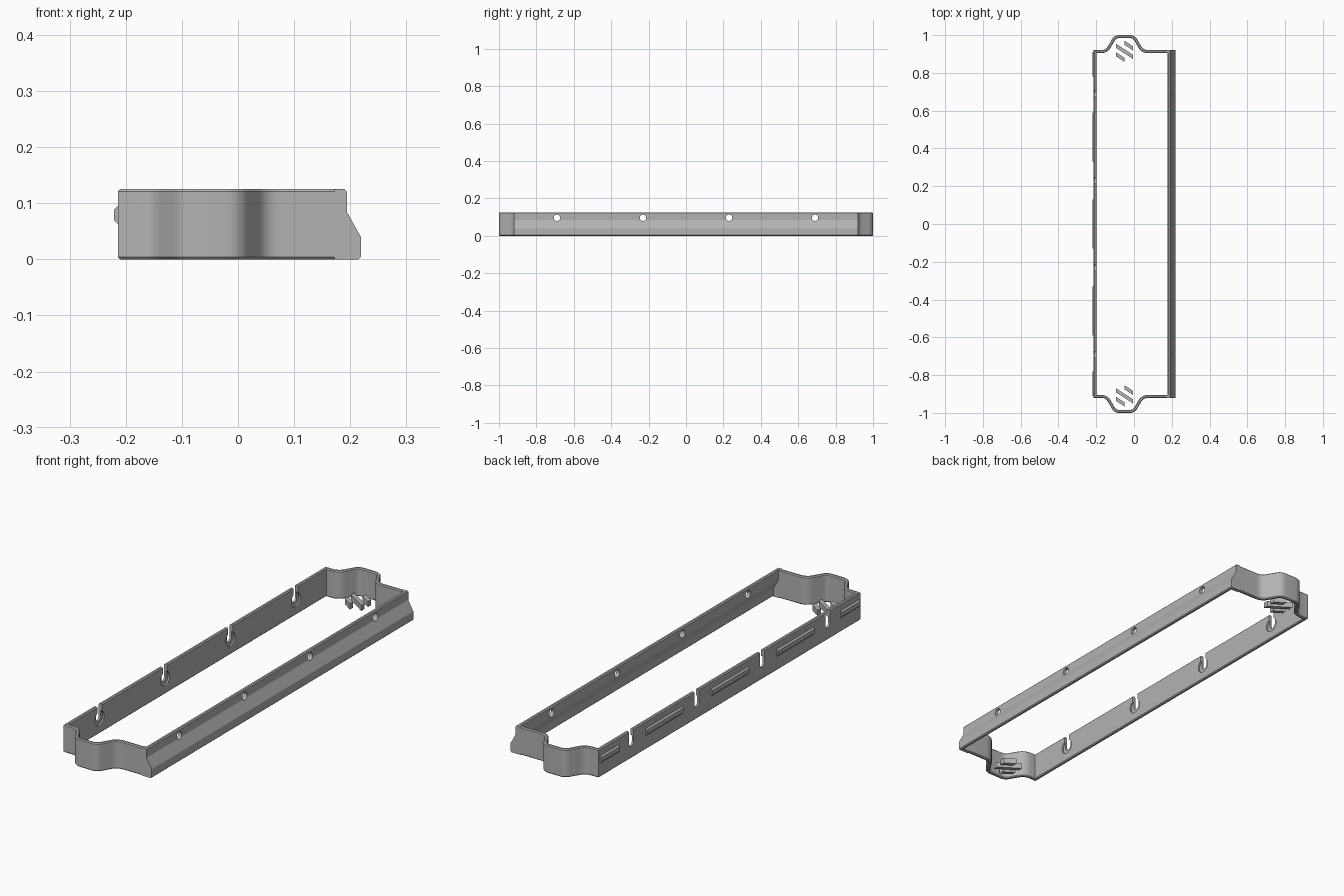
import bpy, bmesh, math
from mathutils import Vector

cube = bpy.data.objects.get("Cube")
if cube:
    bpy.data.objects.remove(cube)

H, T, C = 0.125, 0.016, 0.004          # height, wall thickness, edge chamfer
LEFT, RIGHT, END = -0.214, 0.219, 0.92
STATIONS = [-0.69, -0.23, 0.23, 0.69]

grey = bpy.data.materials.new("plain grey")
grey.use_nodes = True
grey.diffuse_color = (0.45, 0.45, 0.45, 1)
grey.node_tree.nodes["Principled BSDF"].inputs["Base Color"].default_value = grey.diffuse_color


def finish(bm, name):
    bmesh.ops.recalc_face_normals(bm, faces=bm.faces)
    mesh = bpy.data.meshes.new(name)
    bm.to_mesh(mesh)
    bm.free()
    mesh.materials.append(grey)
    ob = bpy.data.objects.new(name, mesh)
    bpy.context.collection.objects.link(ob)
    return ob


def sweep(bm, path, section):
    """Sweep a closed section of (offset to the right, z) along a flat path."""
    pts = [Vector(p) for p in path]
    dirs = [(b - a).normalized() for a, b in zip(pts, pts[1:])]
    rings = []
    for i, p in enumerate(pts):
        a, b = dirs[max(i - 1, 0)], dirs[min(i, len(dirs) - 1)]
        na, nb = Vector((a.y, -a.x)), Vector((b.y, -b.x))
        n = (na + nb) / (1 + na.dot(nb))
        rings.append([bm.verts.new((*(p + n * d), z)) for d, z in section])
    k = len(section)
    for r, s in zip(rings, rings[1:]):
        for j in range(k):
            bm.faces.new((r[j], r[(j + 1) % k], s[(j + 1) % k], s[j]))
    bm.faces.new(rings[0])
    bm.faces.new(rings[-1])


def prism(bm, outline, vec):
    """Extrude a 3D outline along a vector."""
    a = [bm.verts.new(p) for p in outline]
    b = [bm.verts.new(Vector(p) + Vector(vec)) for p in outline]
    bm.faces.new(a)
    bm.faces.new(b)
    for j in range(len(a)):
        k = (j + 1) % len(a)
        bm.faces.new((a[j], a[k], b[k], b[j]))


def rounded(points, r, steps=6):
    """Round the inner corners of a polyline."""
    pts = [Vector(p) for p in points]
    out = [pts[0]]
    for a, p, b in zip(pts, pts[1:], pts[2:]):
        s, e = p + (a - p).normalized() * r, p + (b - p).normalized() * r
        for i in range(steps + 1):
            t = i / steps
            out.append(s * (1 - t) ** 2 + p * 2 * t * (1 - t) + e * t * t)
    return out + [pts[-1]]


def cut(ob, cutter):
    mod = ob.modifiers.new("cut", "BOOLEAN")
    mod.operation, mod.solver, mod.object = "DIFFERENCE", "EXACT", cutter
    bpy.context.view_layer.objects.active = ob
    bpy.ops.object.modifier_apply(modifier=mod.name)
    bpy.data.objects.remove(cutter)


def arc(y, z, r, a0, a1, n, x):
    return [(x, y + r * math.cos(math.radians(a0 + (a1 - a0) * i / n)),
             z + r * math.sin(math.radians(a0 + (a1 - a0) * i / n))) for i in range(n + 1)]


# Main wall: both bulged ends and the slotted side in one strip
bulge = rounded([(0.172, END), (0.05, END), (0.004, 1), (-0.104, 1),
                 (-0.15, END), (LEFT, END)], 0.026)
front = [(p.x, -p.y) for p in bulge]
back = [(p.x, p.y) for p in reversed(bulge)]
strip = [(0, C), (C, 0), (T - C, 0), (T, C), (T, H - C), (T - C, H), (C, H), (0, H - C)]
bm = bmesh.new()
sweep(bm, front + back, strip)
main_wall = finish(bm, "main_wall")

# Shallow round recesses on the inside, then open-topped slots
bm = bmesh.new()
for y in STATIONS:
    prism(bm, arc(y, 0.068, 0.032, 0, 345, 23, LEFT + T * 0.55), (0.05, 0, 0))
cut(main_wall, finish(bm, "recess_cutter"))
bm = bmesh.new()
for y in STATIONS:
    u = arc(y, 0.07, 0.016, 180, 360, 12, LEFT - 0.03)
    prism(bm, u + [(u[0][0], y + 0.016, 0.2), (u[0][0], y - 0.016, 0.2)], (0.08, 0, 0))
cut(main_wall, finish(bm, "slot_cutter"))

# Stepped side wall with screw holes
outer = [(RIGHT - C, 0), (RIGHT, C), (RIGHT, 0.04), (0.194, 0.085), (0.194, H - C), (0.194 - C, H)]
inner = [(0.178 + C, H), (0.178, H - C), (0.178, 0.08), (0.203, 0.035), (0.203, C), (0.203 + C, 0)]
bm = bmesh.new()
sweep(bm, [(0, T - END), (0, END - T)], outer + inner)
stepped_wall = finish(bm, "stepped_wall")
bm = bmesh.new()
for y in STATIONS:
    prism(bm, arc(y, 0.096, 0.017, 0, 345, 23, 0.15), (0.1, 0, 0))
cut(stepped_wall, finish(bm, "hole_cutter"))

# End plates closing the stepped wall
bm = bmesh.new()
for y0, y1 in ((-END, T - END), (END - T, END)):
    sweep(bm, [(0, y0), (0, y1)], outer + [(0.172, H), (0.172, 0)])
end_plates = finish(bm, "end_plates")

# Raised grip ribs on the outside of the slotted side
bm = bmesh.new()
for y0, y1 in ((-0.91, -0.78), (-0.59, -0.33), (-0.13, 0.13), (0.33, 0.59), (0.78, 0.91)):
    sweep(bm, [(0, y0), (0, y1)],
          [(LEFT + 0.002, 0.06), (-0.221, 0.07), (-0.221, 0.088), (LEFT + 0.002, 0.097)])
ribs = finish(bm, "grip_ribs")

# Slanted bars at the foot of each bulge
bm = bmesh.new()
for yc in (-0.91, 0.914):
    for x0, x1, dy in ((-0.096, -0.05, -0.045), (-0.096, -0.004, 0), (-0.05, -0.004, 0.045)):
        line = [(x, yc + dy - 0.65 * (x + 0.05)) for x in (x0, x1)]
        (xa, ya), (xb, yb) = line
        w = 0.011
        prism(bm, [(xa, ya - w, 0), (xb, yb - w, 0), (xb, yb + w, 0), (xa, ya + w, 0)], (0, 0, 0.025))
finish(bm, "slanted_bars")

# Smooth the curves, keep the edges sharp
for ob in (main_wall, stepped_wall):
    bpy.ops.object.select_all(action="DESELECT")
    ob.select_set(True)
    bpy.context.view_layer.objects.active = ob
    bpy.ops.object.shade_smooth_by_angle(angle=math.radians(25))
